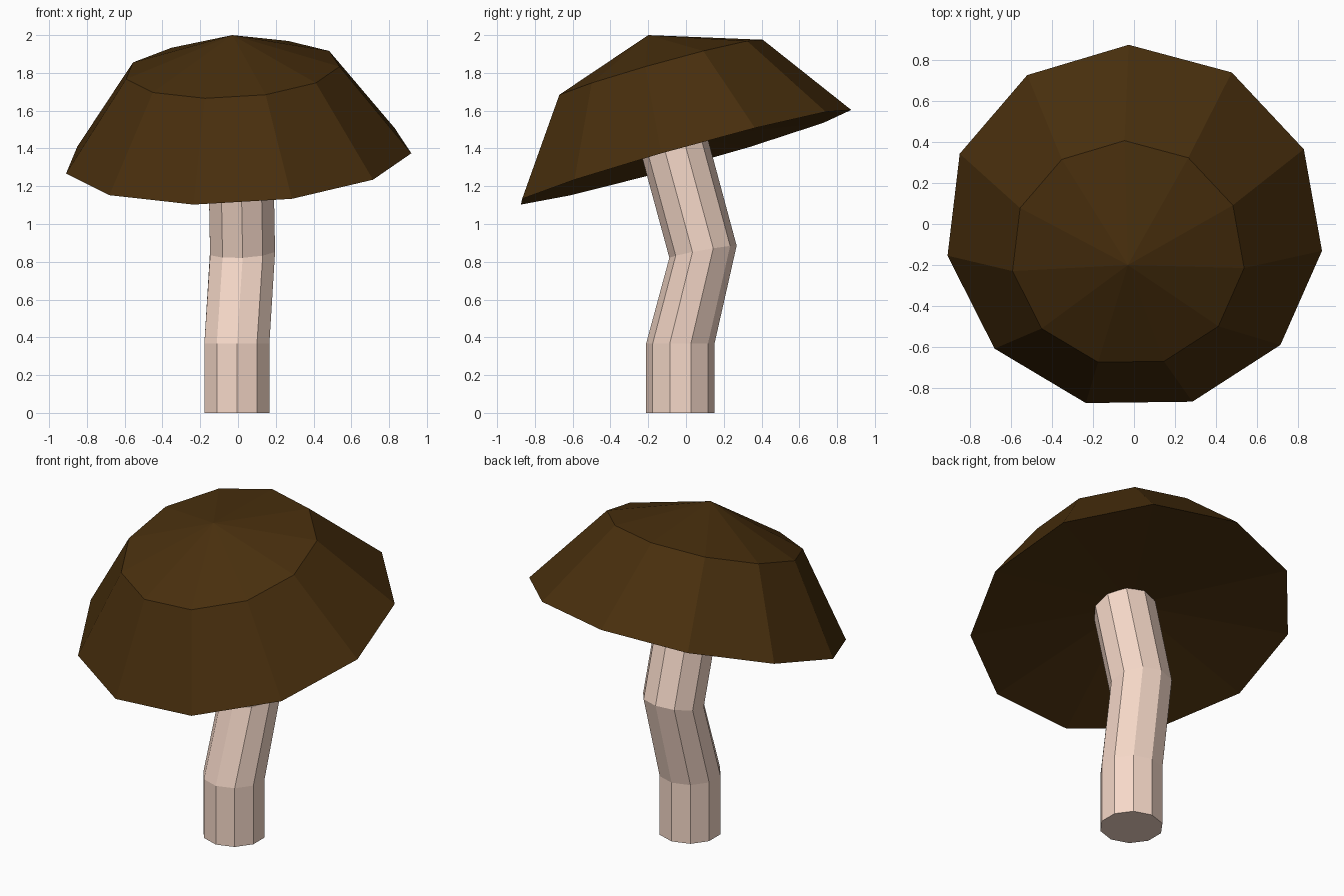
import bpy, bmesh
from math import radians, cos, sin, tau
from mathutils import Vector

if "Cube" in bpy.data.objects:
    bpy.data.objects.remove(bpy.data.objects["Cube"])


def ring(bm, center, normal, radius, sides, phase):
    """Regular polygon around center, tilted so it faces along normal."""
    tilt = Vector((0, 0, 1)).rotation_difference(Vector(normal))
    return [bm.verts.new(Vector(center) + tilt @ Vector((
        radius * cos(radians(phase) + tau * i / sides),
        radius * sin(radians(phase) + tau * i / sides), 0)))
        for i in range(sides)]


def bridge(bm, a, b):
    for i in range(len(a)):
        j = (i + 1) % len(a)
        bm.faces.new((a[i], a[j], b[j], b[i]))


def fan(bm, loop, point):
    tip = bm.verts.new(point)
    for i in range(len(loop)):
        bm.faces.new((loop[i], loop[(i + 1) % len(loop)], tip))


def finish(bm, name, color):
    bmesh.ops.recalc_face_normals(bm, faces=bm.faces)
    mesh = bpy.data.meshes.new(name)
    bm.to_mesh(mesh)
    bm.free()
    mat = bpy.data.materials.new(name + "_colour")
    mat.diffuse_color = (*color, 1)
    mat.use_nodes = True
    mat.node_tree.nodes["Principled BSDF"].inputs["Base Color"].default_value = mat.diffuse_color
    mesh.materials.append(mat)
    bpy.context.collection.objects.link(bpy.data.objects.new(name, mesh))


# Bent ten-sided stem: center and facing direction of each section
bm = bmesh.new()
sections = [((-0.006, -0.03, 0), (0, 0, 1)),
            ((-0.006, -0.03, 0.367), (0, 0, 1)),
            ((0.024, 0.09, 0.853), (-0.05, -0.18, 1)),
            ((0.012, -0.085, 1.5), (-0.05, -0.28, 1))]
loops = [ring(bm, c, n, 0.181, 10, -90) for c, n in sections]
for a, b in zip(loops, loops[1:]):
    bridge(bm, a, b)
bm.faces.new(loops[0])
bm.faces.new(loops[-1])
finish(bm, "stem", (0.92, 0.69, 0.58))

# Tilted eleven-sided cap with a shallow hollow underneath
bm = bmesh.new()
up = (-0.055, -0.28, 1)
rim = ring(bm, (0, -0.016, 1.356), up, 0.925, 11, 91.2)
shoulder = ring(bm, (-0.03, -0.144, 1.822), up, 0.572, 11, 91.2)
bridge(bm, rim, shoulder)
fan(bm, shoulder, (-0.03, -0.2, 2.0))
fan(bm, rim, (-0.005, -0.03, 1.455))
finish(bm, "cap", (0.065, 0.028, 0.004))
